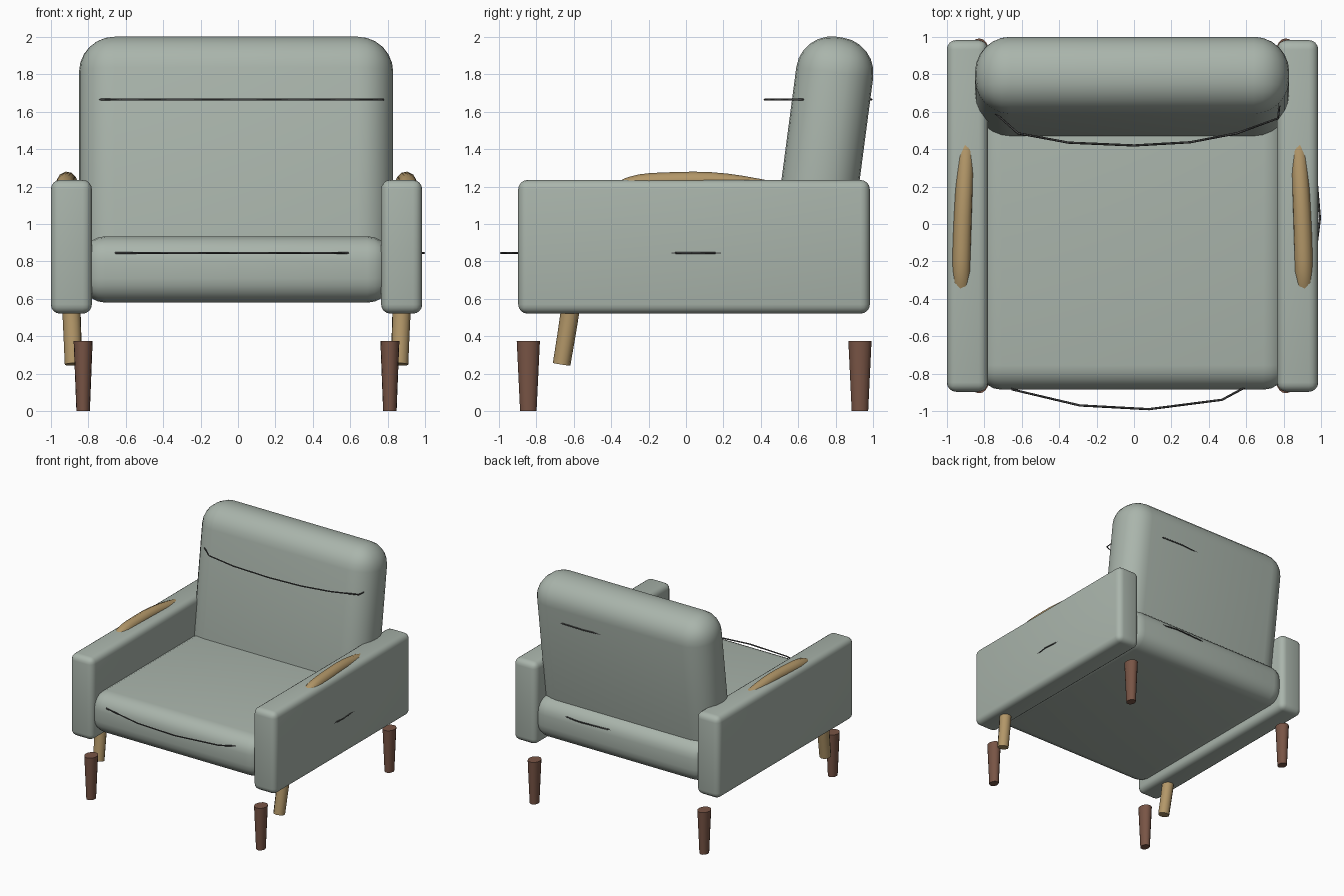
import bpy, bmesh, math
from mathutils import Matrix

if "Cube" in bpy.data.objects:
    bpy.data.objects.remove(bpy.data.objects["Cube"])

CX = -0.008  # symmetry plane of the chair body


def material(name, rgb):
    m = bpy.data.materials.new(name)
    m.diffuse_color = (*rgb, 1)
    m.use_nodes = True
    m.node_tree.nodes["Principled BSDF"].inputs["Base Color"].default_value = m.diffuse_color
    return m


SAGE = material("sage_fabric", (0.40, 0.46, 0.41))
TAN = material("light_wood", (0.45, 0.31, 0.14))
BROWN = material("dark_wood", (0.19, 0.09, 0.06))
THREAD = material("thread", (0.06, 0.06, 0.06))


def finish(bm, name, mat):
    me = bpy.data.meshes.new(name)
    bm.to_mesh(me)
    bm.free()
    ob = bpy.data.objects.new(name, me)
    bpy.context.collection.objects.link(ob)
    me.materials.append(mat)
    bpy.ops.object.select_all(action='DESELECT')
    bpy.context.view_layer.objects.active = ob
    ob.select_set(True)
    bpy.ops.object.shade_smooth_by_angle(angle=math.radians(35))
    return ob


def cushion(name, size, loc, bevel, segments, tilt=0):
    bm = bmesh.new()
    bmesh.ops.create_cube(bm, size=1)
    bmesh.ops.scale(bm, vec=size, verts=bm.verts)
    bmesh.ops.bevel(bm, geom=bm.edges[:], offset=bevel, segments=segments,
                    profile=0.5, affect='EDGES')
    ob = finish(bm, name, SAGE)
    ob.location = loc
    ob.rotation_euler.x = tilt
    return ob


def tube(name, points, radius, mat, cyclic=False, smooth=False, sides=0):
    cu = bpy.data.curves.new(name, 'CURVE')
    cu.dimensions = '3D'
    cu.bevel_depth = radius
    cu.bevel_resolution = sides
    cu.use_fill_caps = True
    sp = cu.splines.new('BEZIER' if smooth else 'POLY')
    if smooth:
        cu.resolution_u = 5
        sp.bezier_points.add(len(points) - 1)
        for bp, p in zip(sp.bezier_points, points):
            bp.co = p[:3]
            bp.radius = p[3]
            bp.handle_left_type = bp.handle_right_type = 'AUTO'
    else:
        sp.points.add(len(points) - 1)
        for sv, p in zip(sp.points, points):
            sv.co = (*p, 1)
    sp.use_cyclic_u = cyclic
    cu.materials.append(mat)
    ob = bpy.data.objects.new(name, cu)
    bpy.context.collection.objects.link(ob)
    return ob


# Upholstery
cushion("seat", (1.66, 1.855, 0.355), (CX, 0.042, 0.757), 0.13, 5)
cushion("backrest", (1.68, 0.415, 1.41), (-0.01, 0.728, 1.30), 0.19, 6,
        math.radians(-7.5))

for s, side in ((-1, "left"), (1, "right")):
    cushion(side + "_arm", (0.22, 1.88, 0.715), (CX + s * 0.883, 0.043, 0.878), 0.05, 4)

    # Bent wooden rail: emerges on top of the arm and below its front
    path = [(0.872, -0.665, 0.25, 0.95), (0.882, -0.622, 0.52, 1.0),
            (0.905, -0.57, 0.95, 1.0), (0.915, -0.36, 1.175, 1.0),
            (0.91, -0.06, 1.228, 1.0), (0.89, 0.4, 1.195, 0.9),
            (0.885, 0.55, 1.15, 0.85)]
    tube(side + "_wood_rail", [(CX + s * x, y, z, r) for x, y, z, r in path],
         0.05, TAN, smooth=True, sides=3)

    # Tapered oval feet
    for y, place in ((-0.843, "front"), (0.93, "back")):
        bm = bmesh.new()
        bmesh.ops.create_cone(bm, cap_ends=True, segments=16, radius1=0.044,
                              radius2=0.062, depth=0.375,
                              matrix=Matrix.Translation((0, 0, 0.1875)))
        bmesh.ops.scale(bm, vec=(0.82, 1, 1), verts=bm.verts)
        leg = finish(bm, f"{place}_{side}_leg", BROWN)
        leg.location = (CX + s * 0.82, y, 0)

# Stitched seams looping round the seat and the backrest
lower = [(-0.65, -0.885), (-0.29, -0.97), (0.08, -0.99), (0.47, -0.94),
         (0.6, -0.87), (0.82, -0.55), (0.965, -0.2), (0.994, 0.03),
         (0.975, 0.25), (0.8, 0.65), (0.55, 0.95), (0.35, 0.978),
         (0.1, 0.965), (-0.4, 0.88), (-0.75, 0.55), (-0.93, 0.0), (-0.85, -0.55)]
upper = [(-0.75, 0.6), (-0.62, 0.485), (-0.35, 0.435), (0.0, 0.42),
         (0.3, 0.437), (0.55, 0.485), (0.77, 0.565), (0.79, 0.75),
         (0.7, 0.93), (0.5, 0.987), (0.3, 0.992), (0.1, 0.978), (-0.4, 0.92),
         (-0.72, 0.8)]
tube("seat_seam", [(x, y, 0.845) for x, y in lower], 0.006, THREAD, cyclic=True)
tube("backrest_seam", [(x, y, 1.665) for x, y in upper], 0.006, THREAD, cyclic=True)
